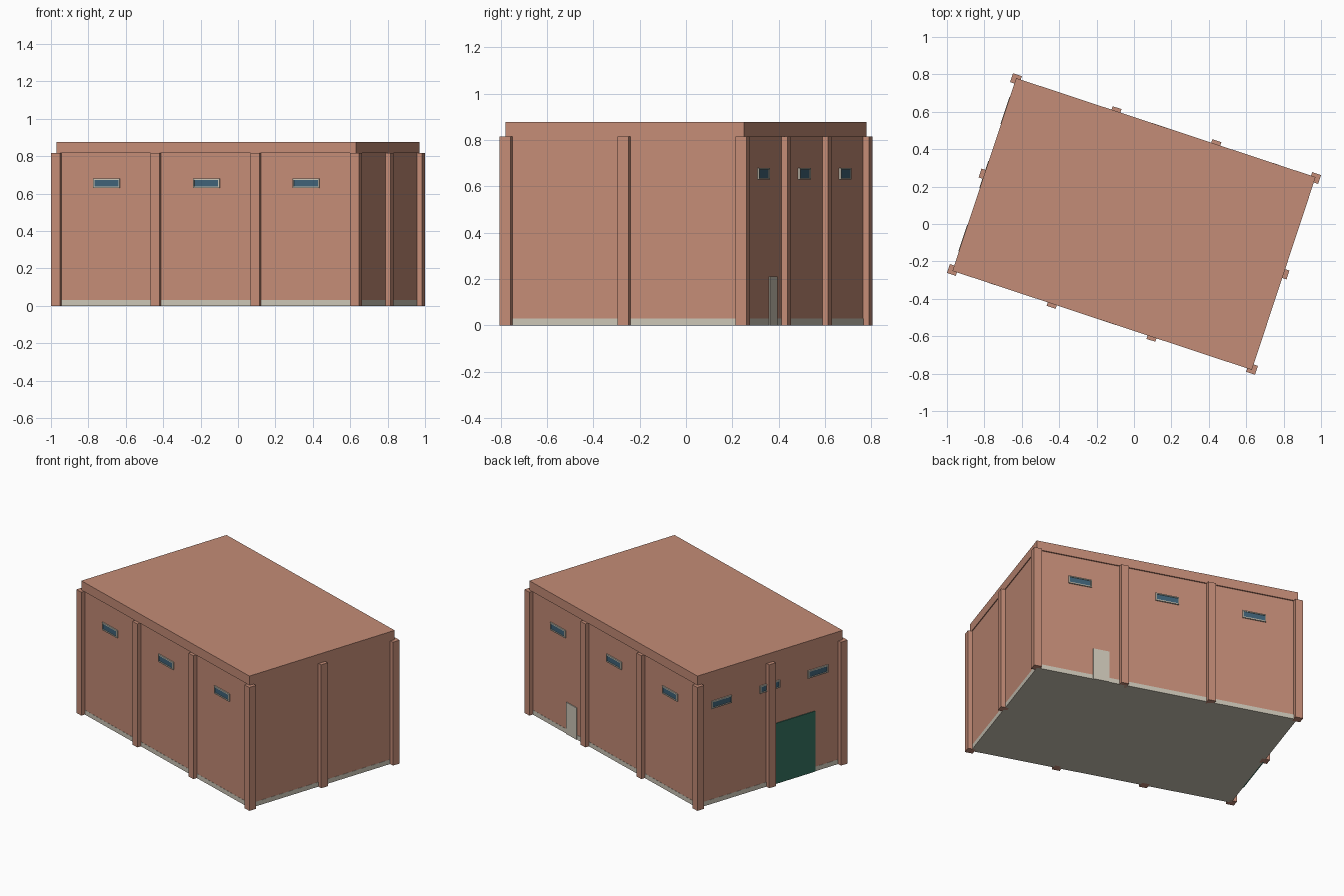
import bpy, bmesh, math
from mathutils import Matrix, Vector

if "Cube" in bpy.data.objects:
    bpy.data.objects.remove(bpy.data.objects["Cube"])

ANGLE = Matrix.Rotation(math.radians(-18.3), 4, 'Z')   # whole building is turned on the plot
WX, WY = 0.838, 0.535      # wall half sizes
BAY, H = 0.5615, 0.816     # pillar spacing, wall height


def material(name, rgb):
    m = bpy.data.materials.new(name)
    m.diffuse_color = (*rgb, 1)
    m.use_nodes = True
    m.node_tree.nodes["Principled BSDF"].inputs["Base Color"].default_value = m.diffuse_color
    return m


BRICK = material("terracotta", (0.552, 0.262, 0.184))
BEIGE = material("pale_stone", (0.60, 0.56, 0.47))
GLASS = material("blue_glass", (0.050, 0.122, 0.185))
GREEN = material("green_door_paint", (0.034, 0.155, 0.108))


def boxes(name, mat, parts):
    """One object from boxes given as (x0, x1, y0, y1, z0, z1) in building axes."""
    bm = bmesh.new()
    for x0, x1, y0, y1, z0, z1 in parts:
        mid = Vector(((x0 + x1) / 2, (y0 + y1) / 2, (z0 + z1) / 2))
        size = Matrix.Diagonal((x1 - x0, y1 - y0, z1 - z0, 1))
        bmesh.ops.create_cube(bm, size=1, matrix=ANGLE @ Matrix.Translation(mid) @ size)
    me = bpy.data.meshes.new(name)
    bm.to_mesh(me)
    bm.free()
    me.materials.append(mat)
    ob = bpy.data.objects.new(name, me)
    bpy.context.collection.objects.link(ob)
    return ob


def on_wall(side, u0, u1, z0, z1, out):
    """Thin plate on a wall, u along the wall, standing out by 'out'."""
    if side == "front":
        return (u0, u1, -WY - out, -WY + 0.002, z0, z1)
    if side == "back":
        return (u0, u1, WY - 0.002, WY + out, z0, z1)
    return (-WX - out, -WX + 0.002, u0, u1, z0, z1)


# Main body
boxes("plinth", BEIGE, [(-WX - .001, WX + .001, -WY - .001, WY + .001, 0, 0.03)])
boxes("walls", BRICK, [(-WX, WX, -WY, WY, 0.03, H)])
boxes("roof", BRICK, [(-0.843, 0.843, -0.5427, 0.5427, H, 0.877)])

# Pillars: four along each long side, one in the middle of each end
PX, PY, R = 0.8423, 0.537, 0.025
for i in range(4):
    x = (i - 1.5) * BAY
    for s, label in ((-1, "front"), (1, "back")):
        boxes(f"{label}_pillar", BRICK, [(x - R, x + R, s * PY - R, s * PY + R, 0, H)])
for s, label in ((-1, "left"), (1, "right")):
    boxes(f"{label}_pillar", BRICK, [(s * PX - R, s * PX + R, -R, R, 0, H)])


# Slot windows: frame of four bars around a recessed pane
def window(side, u):
    a, b, z0, z1, t, d = u - 0.075, u + 0.075, 0.63, 0.68, 0.007, 0.008
    boxes(f"{side}_window_frame", BEIGE, [
        on_wall(side, a, b, z0, z0 + t, d), on_wall(side, a, b, z1 - t, z1, d),
        on_wall(side, a, a + t, z0 + t, z1 - t, d), on_wall(side, b - t, b, z0 + t, z1 - t, d)])
    boxes(f"{side}_window_pane", GLASS, [on_wall(side, a + t, b - t, z0 + t, z1 - t, 0.004)])


for k in (-1, 0, 1):
    window("front", k * BAY)
    window("back", k * BAY)
    window("left", k * 0.36)

# Doors
boxes("left_garage_door", GREEN, [on_wall("left", -0.34, -0.01, 0.0, 0.40, 0.005)])
boxes("back_side_door", BEIGE, [on_wall("back", 0.373, 0.477, 0.0, 0.21, 0.005)])
